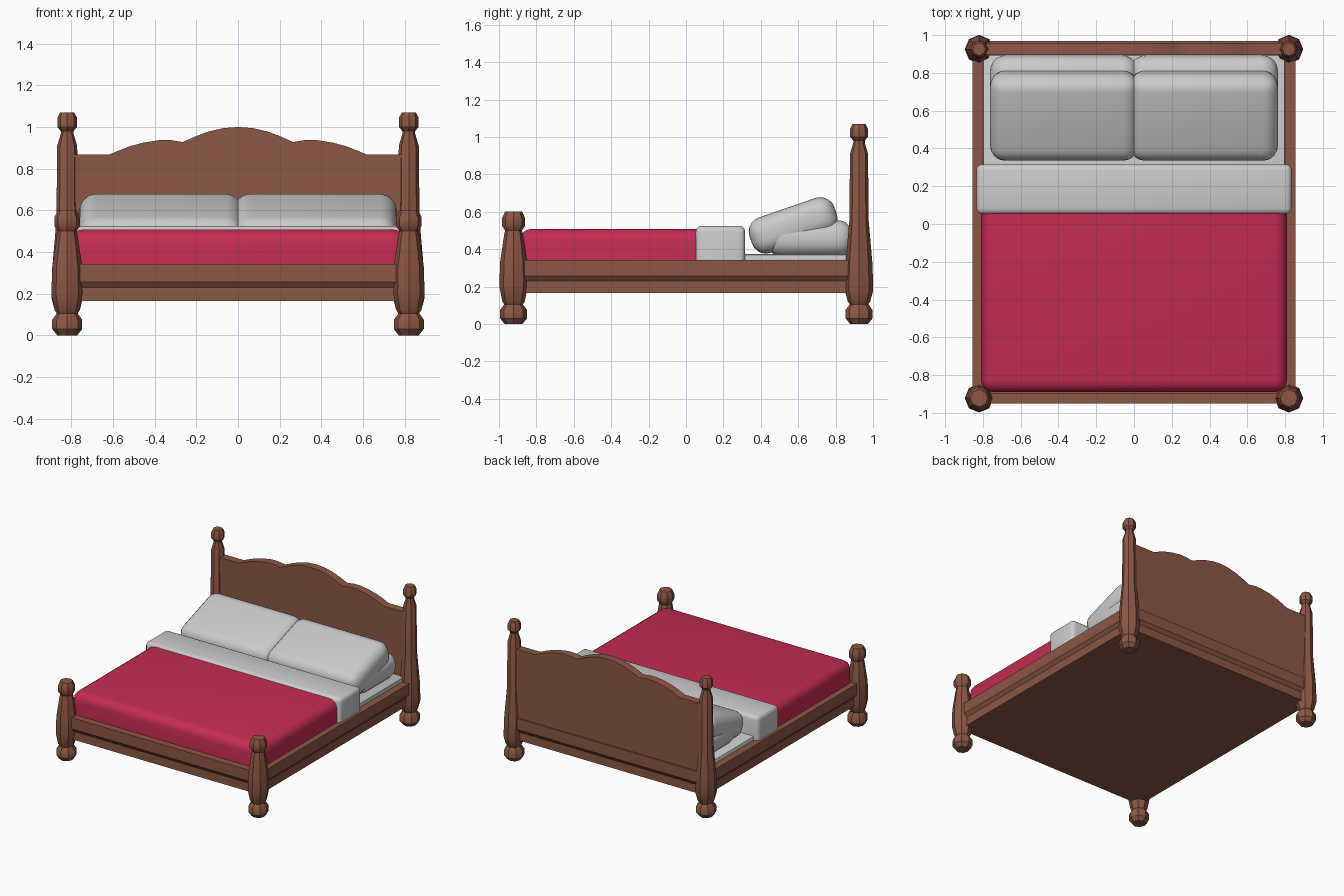
import bpy, bmesh, math

if "Cube" in bpy.data.objects:
    bpy.data.objects.remove(bpy.data.objects["Cube"])


def material(name, rgb):
    m = bpy.data.materials.new(name)
    m.diffuse_color = (*rgb, 1)
    m.use_nodes = True
    m.node_tree.nodes["Principled BSDF"].inputs["Base Color"].default_value = m.diffuse_color
    return m


WOOD = material("wood", (0.27, 0.095, 0.058))
RED = material("red_cloth", (0.56, 0.025, 0.085))


def finish(bm, name, mat=None, angle=35):
    bmesh.ops.recalc_face_normals(bm, faces=bm.faces)
    me = bpy.data.meshes.new(name)
    bm.to_mesh(me)
    bm.free()
    ob = bpy.data.objects.new(name, me)
    bpy.context.collection.objects.link(ob)
    if mat:
        me.materials.append(mat)
    bpy.ops.object.select_all(action='DESELECT')
    ob.select_set(True)
    bpy.context.view_layer.objects.active = ob
    bpy.ops.object.shade_smooth_by_angle(angle=math.radians(angle))
    return ob


def loft(name, rings, mat):
    """Skin a list of equal-length point rings and cap both ends."""
    bm = bmesh.new()
    loops = [[bm.verts.new(p) for p in r] for r in rings]
    n = len(loops[0])
    for a, b in zip(loops, loops[1:]):
        for i in range(n):
            j = (i + 1) % n
            bm.faces.new((a[i], a[j], b[j], b[i]))
    bm.faces.new(loops[0][::-1])
    bm.faces.new(loops[-1])
    return finish(bm, name, mat)


def soft_box(name, lo, hi, bevel, segments, mat=None, tilt=0, edge_test=None):
    """Rounded block between two corners, optionally tilted about x."""
    bm = bmesh.new()
    bmesh.ops.create_cube(bm, size=1)
    size = [h - l for l, h in zip(lo, hi)]
    bmesh.ops.scale(bm, vec=size, verts=bm.verts)
    edges = [e for e in bm.edges
             if edge_test is None or edge_test((e.verts[0].co + e.verts[1].co) / 2)]
    bmesh.ops.bevel(bm, geom=edges, offset=bevel, segments=segments,
                    profile=0.5, affect='EDGES')
    ob = finish(bm, name, mat)
    ob.location = [(l + h) / 2 for l, h in zip(lo, hi)]
    ob.rotation_euler.x = math.radians(tilt)
    return ob


# Turned posts: (radius, height) profiles with eight sides
FOOT = [(0.048, 0), (0.072, 0.03), (0.072, 0.075), (0.05, 0.105)]
FRONT = FOOT + [(0.06, 0.12), (0.076, 0.2), (0.072, 0.33), (0.05, 0.48), (0.045, 0.5),
                (0.062, 0.525), (0.062, 0.565), (0.046, 0.6)]
BACK = FOOT + [(0.06, 0.12), (0.076, 0.18), (0.072, 0.32), (0.052, 0.55), (0.048, 0.91),
               (0.03, 0.97), (0.03, 0.98), (0.047, 1.0), (0.047, 1.045), (0.034, 1.07)]


def post(name, x, y, profile):
    rings = [[(x + r * math.cos(k * math.pi / 4), y + r * math.sin(k * math.pi / 4), z)
              for k in range(8)] for r, z in profile]
    loft(name, rings, WOOD)


for side, s in (("left", -1), ("right", 1)):
    post("front_post_" + side, s * 0.82, -0.922, FRONT)
    post("back_post_" + side, s * 0.82, 0.925, BACK)


# Bed frame: stepped rail section with a closed underside
def rect(inset, z):
    x, y0, y1 = 0.855 - inset, -0.95 + inset, 0.97 - inset
    return [(-x, y0, z), (x, y0, z), (x, y1, z), (-x, y1, z)]


loft("bed_frame", [rect(0.02, 0.165), rect(0.02, 0.23), rect(0, 0.257), rect(0, 0.342),
                   rect(0.055, 0.342), rect(0.055, 0.3)], WOOD)

# Headboard with scalloped top
half = [(0, 1.0), (0.07, 0.995), (0.14, 0.979), (0.2, 0.957), (0.265, 0.928), (0.32, 0.937),
        (0.38, 0.937), (0.45, 0.926), (0.52, 0.908), (0.57, 0.888), (0.62, 0.867),
        (0.81, 0.867), (0.81, 0.3)]
outline = half + [(-x, z) for x, z in half[:0:-1]]
loft("headboard", [[(x, y, z) for x, z in outline] for y in (0.895, 0.957)], WOOD)

# Bedding
soft_box("mattress", (-0.8, -0.87, 0.29), (0.8, 0.895, 0.373), 0.012, 2)
soft_box("blanket", (-0.81, -0.89, 0.31), (0.81, 0.07, 0.508), 0.065, 4, RED,
         edge_test=lambda c: not (c.y > 0.4 or c.z < -0.09)
         and not (abs(c.x) > 0.8 and c.y > 0.4))
soft_box("sheet_fold", (-0.835, 0.052, 0.335), (0.835, 0.316, 0.525), 0.03, 3,
         edge_test=lambda c: c.z > -0.09)

# Pillows: a flat pair behind, a tilted pair leaning on it
for side, s in (("left", -1), ("right", 1)):
    x0, x1 = sorted((-0.022 * s, 0.762 * s))
    soft_box("back_pillow_" + side, (x0, 0.43, 0.36), (x1, 0.894, 0.555), 0.085, 5)
    soft_box("front_pillow_" + side, (x0, 0.333, 0.427), (x1, 0.813, 0.627), 0.08, 5, tilt=19)
